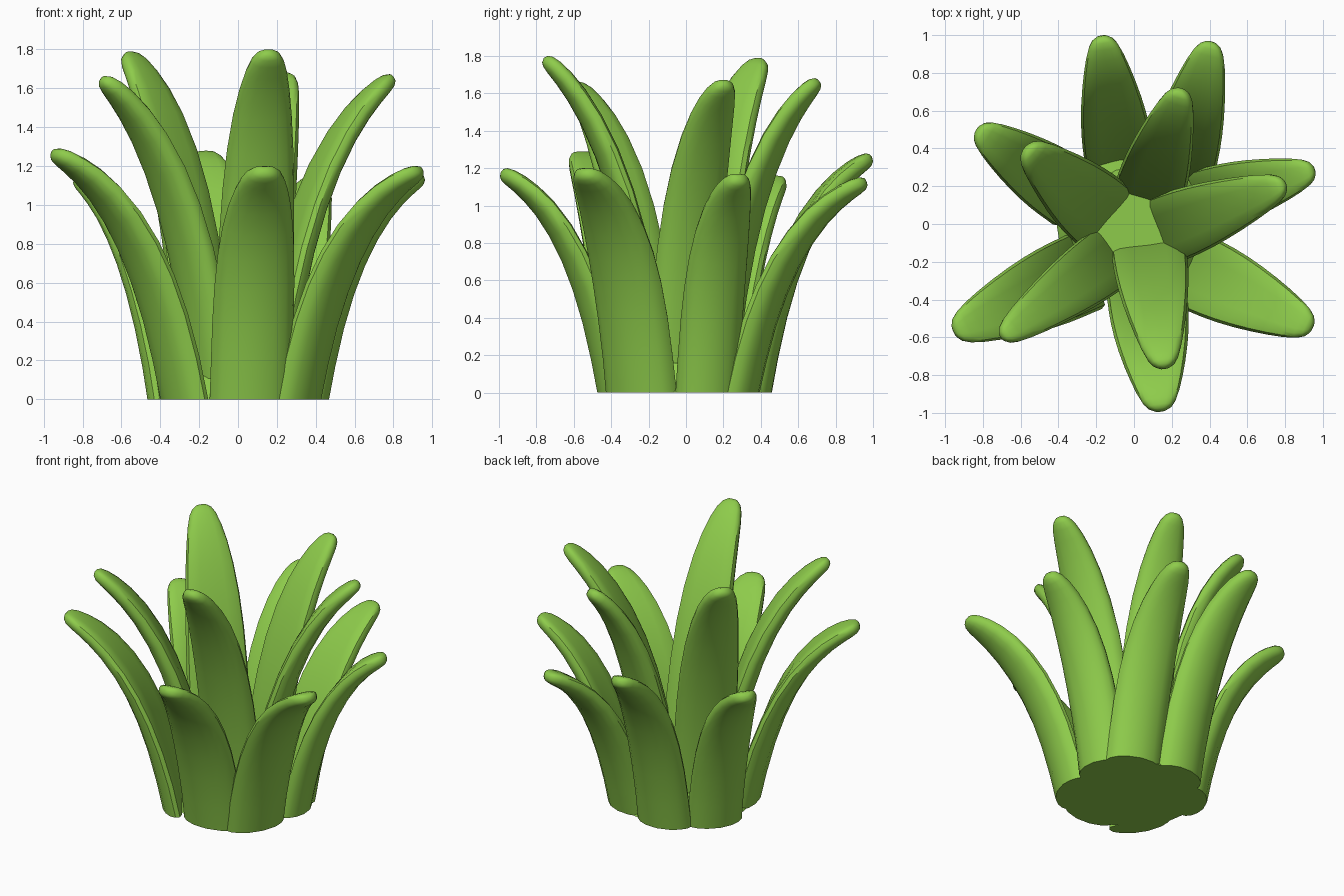
import bpy, bmesh, math
from mathutils import Vector

if "Cube" in bpy.data.objects:
    bpy.data.objects.remove(bpy.data.objects["Cube"])

green = bpy.data.materials.new("leaf green")
green.diffuse_color = (0.27, 0.60, 0.07, 1)
green.use_nodes = True
green.node_tree.nodes["Principled BSDF"].inputs["Base Color"].default_value = green.diffuse_color

# stations along a leaf: (path fraction, half width, half thickness)
STATIONS = [(0, .218, .070), (.10, .216, .068), (.22, .215, .066), (.34, .211, .064),
            (.46, .202, .062), (.58, .187, .06), (.70, .165, .057), (.80, .141, .054),
            (.88, .117, .05), (.94, .092, .045), (.975, .066, .037), (.992, .038, .024)]
SIDES = 16


def finish(name, bm):
    bmesh.ops.recalc_face_normals(bm, faces=bm.faces)
    mesh = bpy.data.meshes.new(name)
    bm.to_mesh(mesh)
    bm.free()
    mesh.materials.append(green)
    obj = bpy.data.objects.new(name, mesh)
    bpy.context.collection.objects.link(obj)
    bpy.ops.object.select_all(action='DESELECT')
    obj.select_set(True)
    bpy.context.view_layer.objects.active = obj
    bpy.ops.object.shade_smooth_by_angle(angle=math.radians(40))
    return obj


def leaf(name, root, tip, width, bend, cupping):
    """Thick blade rising from the ground and arching outwards along a quadratic curve."""
    p0, p2 = Vector((*root, 0)), Vector(tip)
    out = Vector((p2.x - p0.x, p2.y - p0.y, 0))
    p1 = p0 + out * bend[0] + Vector((0, 0, p2.z * bend[1]))
    out.normalize()
    side = Vector((-out.y, out.x, 0))
    bm = bmesh.new()
    rings = []
    for t, w, th in STATIONS:
        centre = p0 * (1 - t) ** 2 + p1 * 2 * t * (1 - t) + p2 * t * t
        tangent = ((p1 - p0) * (1 - t) + (p2 - p1) * t).normalized()
        inward = tangent.cross(side)
        if inward.dot(out) > 0:
            inward.negate()
        ring = []
        for i in range(SIDES):
            a = 2 * math.pi * i / SIDES
            c, s = math.cos(a), math.sin(a)
            u = math.copysign(abs(c) ** .8, c)
            v = math.copysign(abs(s) ** .8, s)
            cup = cupping * w * (1 - .6 * t) * (u * u - .4)
            p = centre + side * (u * w * width) + inward * (v * th + cup)
            if t == 0:
                p.z = 0
            ring.append(bm.verts.new(p))
        rings.append(ring)
    for a, b in zip(rings, rings[1:]):
        for i in range(SIDES):
            j = (i + 1) % SIDES
            bm.faces.new((a[i], a[j], b[j], b[i]))
    bm.faces.new(rings[0])
    end = bm.verts.new(p2)
    for i in range(SIDES):
        bm.faces.new((rings[-1][i], rings[-1][(i + 1) % SIDES], end))
    return finish(name, bm)


# seven low outer leaves: root, tip, width
outer = [((.07, -.385), (.14, -.99, 1.18), .98), ((.32, -.25), (.945, -.55, 1.18), .95),
         ((.375, .12), (.955, .285, 1.15), .80), ((.24, .30), (.41, .965, 1.13), .88),
         ((-.08, .37), (-.17, .995, 1.26), .86), ((-.35, .17), (-.83, .50, 1.14), .86),
         ((-.29, -.265), (-.955, -.57, 1.27), 1.0)]
for n, (root, tip, width) in enumerate(outer, 1):
    leaf(f"outer_leaf_{n}", root, tip, width, (.28, .83), .24)

# five tall inner leaves
inner = [((.08, -.15), (.16, -.76, 1.79), .92), ((.17, -.03), (.80, .21, 1.66), .86),
         ((.08, .17), (.25, .71, 1.67), .86), ((-.17, .05), (-.57, .40, 1.78), .95),
         ((-.13, -.18), (-.70, -.60, 1.65), .80)]
for n, (root, tip, width) in enumerate(inner, 1):
    leaf(f"inner_leaf_{n}", root, tip, width, (.22, .78), .15)

# low core closing the middle and the underside
bm = bmesh.new()
bmesh.ops.create_cone(bm, cap_ends=True, segments=20, radius1=.41, radius2=.30, depth=.16)
bmesh.ops.translate(bm, verts=bm.verts, vec=(0, 0, .08))
finish("plant_core", bm)
